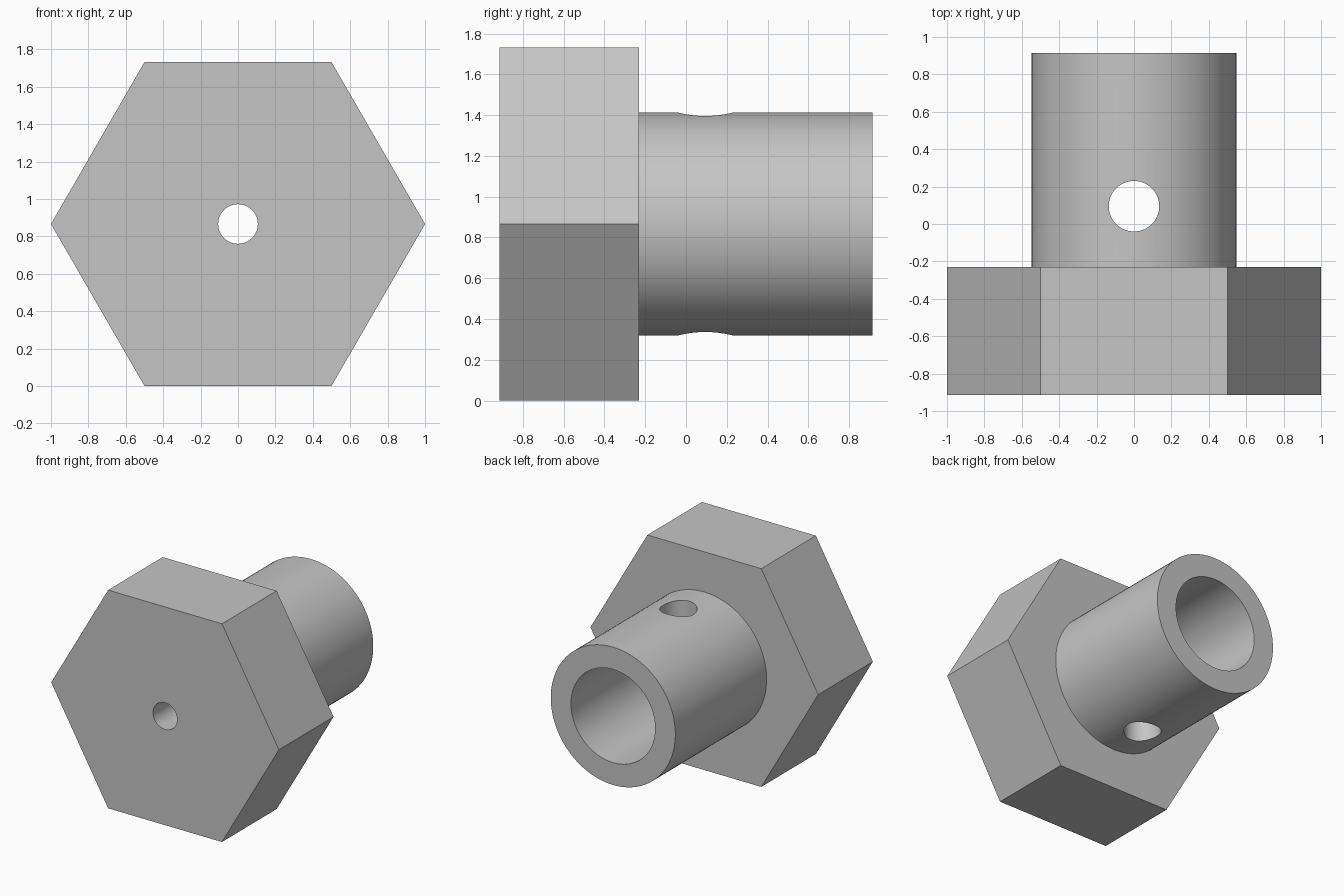
import bpy
from math import radians, pi

if "Cube" in bpy.data.objects:
    bpy.data.objects.remove(bpy.data.objects["Cube"])

AXIS_Z = 0.866                       # height of the bolt axis
FRONT, SHOULDER, BACK = -0.915, -0.23, 0.915

steel = bpy.data.materials.new("grey_steel")
steel.use_nodes = True
colour = (0.56, 0.56, 0.56, 1)
steel.diffuse_color = colour
steel.node_tree.nodes["Principled BSDF"].inputs["Base Color"].default_value = colour


def rod(name, radius, y0, y1, sides=96, turn=0.0):
    """Prism or cylinder lying along y, on the bolt axis."""
    bpy.ops.mesh.primitive_cylinder_add(
        vertices=sides, radius=radius, depth=y1 - y0,
        location=(0, (y0 + y1) / 2, AXIS_Z), rotation=(pi / 2, turn, 0))
    ob = bpy.context.object
    ob.name = name
    ob.data.materials.append(steel)
    return ob


def combine(target, tool, operation):
    """Apply a boolean and remove its tool."""
    mod = target.modifiers.new(operation.lower(), 'BOOLEAN')
    mod.operation, mod.object, mod.solver = operation, tool, 'EXACT'
    bpy.context.view_layer.objects.active = target
    bpy.ops.object.modifier_apply(modifier=mod.name)
    bpy.data.objects.remove(tool)


# Hexagonal head with corners at left and right
bolt = rod("hex_head_sleeve", 1.0, FRONT, SHOULDER, sides=6, turn=pi / 2)

# Round shank, sunk slightly into the head
combine(bolt, rod("shank", 0.547, SHOULDER - 0.1, BACK), 'UNION')

# Wide bore from the back, and pilot hole through the head
combine(bolt, rod("bore", 0.37, SHOULDER, BACK + 0.1), 'DIFFERENCE')
combine(bolt, rod("pilot_hole", 0.106, FRONT - 0.1, 0, sides=48), 'DIFFERENCE')

# Vertical cross hole through both walls of the shank
bpy.ops.mesh.primitive_cylinder_add(
    vertices=64, radius=0.135, depth=2, location=(0, 0.095, AXIS_Z))
cross_hole = bpy.context.object
cross_hole.data.materials.append(steel)
combine(bolt, cross_hole, 'DIFFERENCE')

# Smooth round walls, keep the rims and hexagon edges crisp
bpy.ops.object.select_all(action='DESELECT')
bolt.select_set(True)
bpy.context.view_layer.objects.active = bolt
bpy.ops.object.shade_smooth_by_angle(angle=radians(30))
